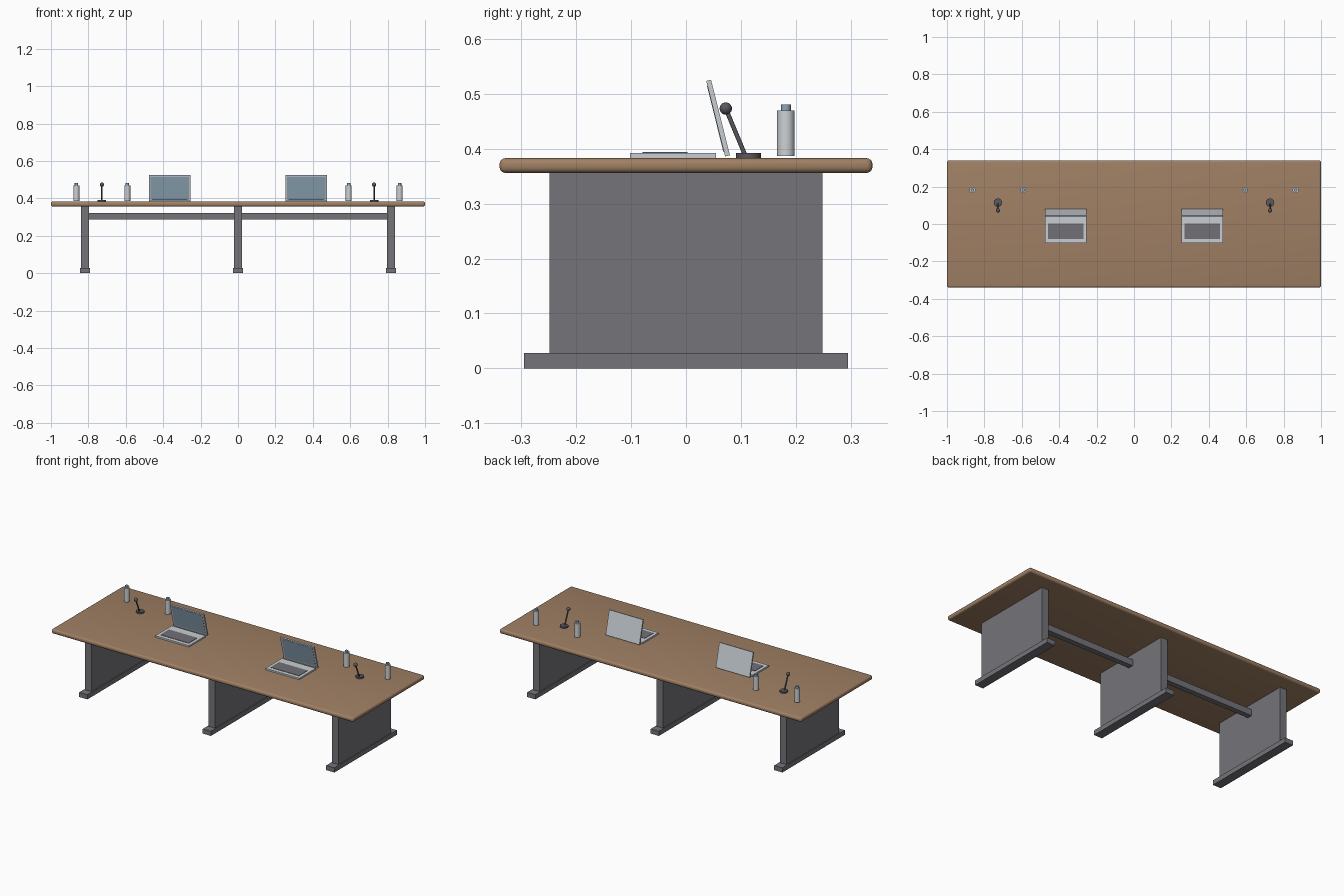
import bpy, bmesh, math
from mathutils import Vector, Matrix

if "Cube" in bpy.data.objects:
    bpy.data.objects.remove(bpy.data.objects["Cube"])


def mat(name, r, g, b):
    """Flat material from sRGB 0-255 values."""
    lin = [((c / 255 + 0.055) / 1.055) ** 2.4 for c in (r, g, b)]
    m = bpy.data.materials.new(name)
    m.diffuse_color = (*lin, 1)
    m.use_nodes = True
    m.node_tree.nodes["Principled BSDF"].inputs["Base Color"].default_value = m.diffuse_color
    return m


WOOD = mat("brown wood", 160, 128, 100)
METAL = mat("grey metal", 116, 116, 122)
SILVER = mat("laptop silver", 200, 206, 212)
SCREEN = mat("screen blue", 147, 170, 188)
KEYS = mat("keyboard grey", 112, 112, 118)
MIC = mat("microphone dark grey", 88, 88, 94)
BOTTLE = mat("bottle white", 205, 209, 212)
CAP = mat("cap blue", 140, 168, 190)


def finish(bm, name, m, smooth=None):
    me = bpy.data.meshes.new(name)
    bm.to_mesh(me)
    bm.free()
    me.materials.append(m)
    ob = bpy.data.objects.new(name, me)
    bpy.context.collection.objects.link(ob)
    if smooth:
        bpy.ops.object.select_all(action='DESELECT')
        bpy.context.view_layer.objects.active = ob
        ob.select_set(True)
        bpy.ops.object.shade_smooth_by_angle(angle=math.radians(smooth))
    return ob


def box(name, m, x, y, z, tilt=0.0, bevel=0.0):
    """Box from (min, max) ranges, optionally tilted about X through its centre."""
    bm = bmesh.new()
    size = [r[1] - r[0] for r in (x, y, z)]
    mid = [(r[0] + r[1]) / 2 for r in (x, y, z)]
    mx = Matrix.Translation(mid) @ Matrix.Rotation(tilt, 4, 'X') @ Matrix.Diagonal((*size, 1))
    bmesh.ops.create_cube(bm, size=1, matrix=mx)
    if bevel:
        bmesh.ops.bevel(bm, geom=bm.edges[:], offset=bevel, segments=4,
                        profile=0.5, affect='EDGES')
    return finish(bm, name, m, 180 if bevel else None)


def rod(name, m, a, b, r, sides=24):
    """Capped cylinder between two points."""
    a, b = Vector(a), Vector(b)
    d = b - a
    bm = bmesh.new()
    mx = Matrix.Translation((a + b) / 2) @ d.to_track_quat('Z', 'Y').to_matrix().to_4x4()
    bmesh.ops.create_cone(bm, cap_ends=True, segments=sides, radius1=r, radius2=r,
                          depth=d.length, matrix=mx)
    return finish(bm, name, m, 40)


# Table top with rounded edges
box("table_top", WOOD, (-1, 1), (-0.34, 0.34), (0.356, 0.383), bevel=0.011)

# Panel legs with feet
for name, x in (("left", -0.818), ("middle", 0), ("right", 0.818)):
    box(name + "_leg", METAL, (x - 0.022, x + 0.022), (-0.249, 0.249), (0.028, 0.357))
    box(name + "_foot", METAL, (x - 0.027, x + 0.027), (-0.295, 0.295), (0, 0.028))

# Rails joining the legs
for name, s in (("left", -1), ("right", 1)):
    x = sorted((s * 0.02, s * 0.8))
    box(name + "_rail", METAL, x, (-0.016, 0.016), (0.286, 0.323))

for name, s in (("left", -1), ("right", 1)):
    # Laptop: base, keyboard, leaning lid with a screen plate on its front
    x = s * 0.365
    box(name + "_laptop_base", SILVER, (x - 0.112, x + 0.112), (-0.102, 0.055), (0.383, 0.392))
    box(name + "_keyboard", KEYS, (x - 0.094, x + 0.094), (-0.079, 0.003), (0.391, 0.394))
    tilt, cy, cz = math.radians(14), 0.0585, 0.456
    box(name + "_laptop_lid", SILVER, (x - 0.112, x + 0.112),
        (cy - 0.0045, cy + 0.0045), (cz - 0.071, cz + 0.071), tilt)
    py, pz = cy - 0.0045 * math.cos(tilt), cz - 0.0045 * math.sin(tilt)
    box(name + "_laptop_screen", SCREEN, (x - 0.102, x + 0.102),
        (py - 0.001, py + 0.001), (pz - 0.062, pz + 0.062), tilt)

    # Desk microphone
    x = s * 0.7275
    rod(name + "_microphone_base", MIC, (x, 0.114, 0.383), (x, 0.114, 0.392), 0.0225, 32)
    rod(name + "_microphone_stem", MIC, (x, 0.108, 0.388), (x, 0.0725, 0.4735), 0.004, 12)
    bm = bmesh.new()
    bmesh.ops.create_uvsphere(bm, u_segments=24, v_segments=14, radius=0.0112,
                              matrix=Matrix.Translation((x, 0.0725, 0.4735)))
    finish(bm, name + "_microphone_head", MIC, 60)

    # Pair of bottles with caps
    for side, bx in (("inner", 0.592), ("outer", 0.864)):
        x = s * bx
        rod(f"{name}_{side}_bottle", BOTTLE, (x, 0.182, 0.387), (x, 0.182, 0.47), 0.016)
        rod(f"{name}_{side}_bottle_cap", CAP, (x, 0.182, 0.47), (x, 0.182, 0.481), 0.009)
